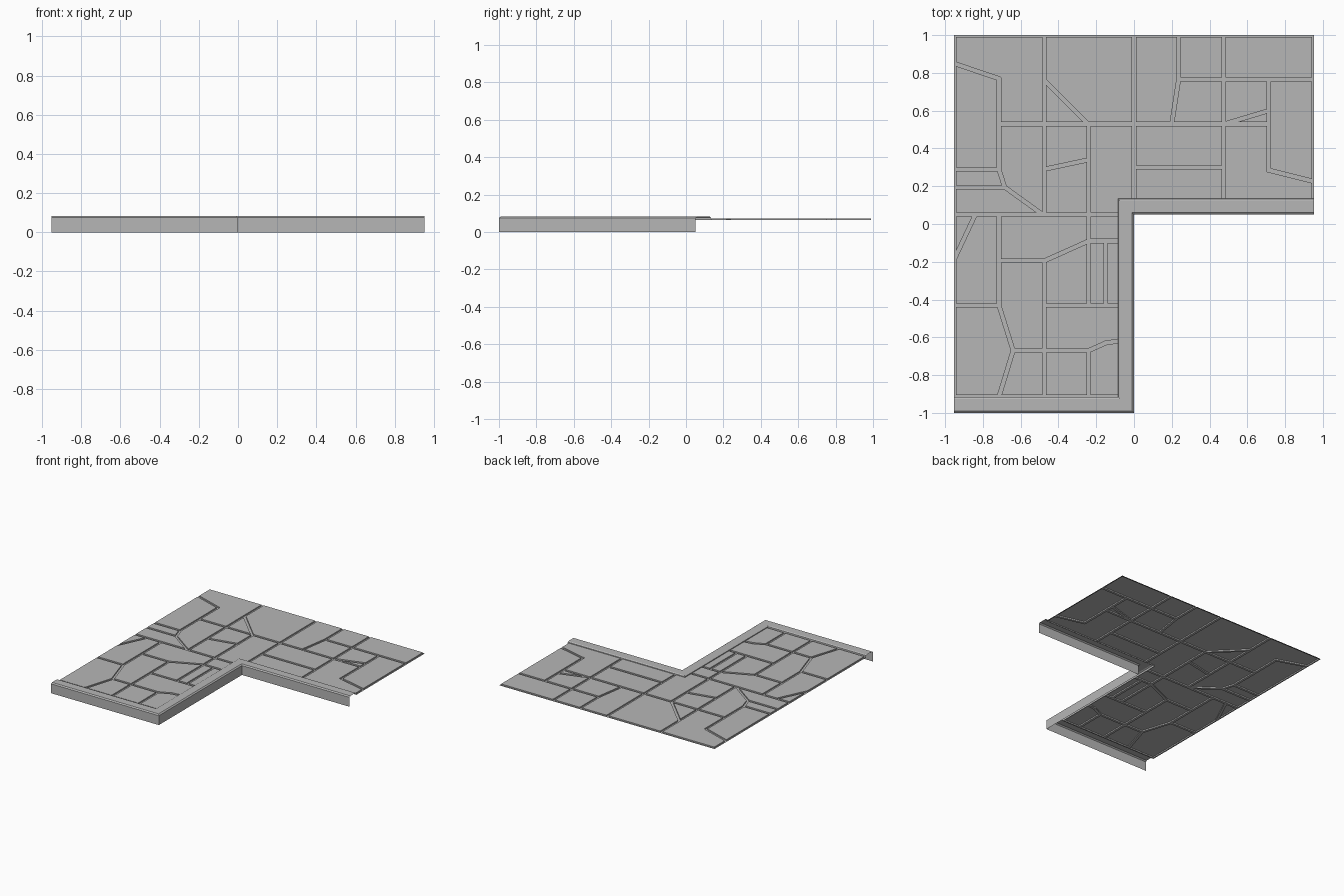
import bpy
import bmesh
import math
from mathutils import Vector
from mathutils.geometry import delaunay_2d_cdt

cube = bpy.data.objects.get("Cube")
if cube:
    bpy.data.objects.remove(cube, do_unlink=True)

STONE_TOP, JOINT_FLOOR, JOINT_WIDTH = 0.073, 0.063, 0.02
SIDE, FRONT, BACK = 0.953, -1.0, 1.0
CORNER_Y, CURB_WIDTH = 0.05, 0.085
ARM_Y, LEG_X, LEG_Y = CORNER_Y + CURB_WIDTH, -CURB_WIDTH, FRONT + CURB_WIDTH

stone_grey = bpy.data.materials.new("stone_grey")
stone_grey.use_nodes = True
grey = (0.47, 0.47, 0.47, 1)
stone_grey.diffuse_color = grey
stone_grey.node_tree.nodes["Principled BSDF"].inputs["Base Color"].default_value = grey


def add_object(name, bm):
    mesh = bpy.data.meshes.new(name)
    bm.to_mesh(mesh)
    bm.free()
    mesh.materials.append(stone_grey)
    obj = bpy.data.objects.new(name, mesh)
    bpy.context.collection.objects.link(obj)
    return obj


# Joint lines between the stones: vertical (x, from, to)
vertical = [
    (-.475, BACK, .05), (-.475, -.195, LEG_Y), (-.715, .77, .29), (-.715, .05, -.43),
    (-.24, .53, -.43), (-.24, -.67, LEG_Y), (0, BACK, ARM_Y), (.237, BACK, .77),
    (.475, BACK, ARM_Y), (.713, .765, .285), (-.15, -.09, -.43),
]
# Horizontal (y, from, to)
horizontal = [
    (.53, -.715, .713), (.29, -SIDE, -.715), (.195, -SIDE, -.685), (.05, -SIDE, LEG_X),
    (.765, .237, SIDE), (.3, 0, .475), (-.195, -.715, -.475), (-.09, -.24, LEG_X),
    (-.43, -SIDE, -.715), (-.43, -.475, LEG_X), (-.67, -.64, -.24),
]
# Slanted (from x, from y, to x, to y)
slanted = [
    (-SIDE, .85, -.715, .77), (-.715, .29, -.685, .195), (-.685, .195, -.49, .055),
    (-.475, .76, -.245, .53), (-.475, .29, -.24, .34), (.237, .77, .2, .53),
    (.713, .285, SIDE, .225), (.48, .53, .713, .6), (-SIDE, -.19, -.84, .05),
    (-.475, -.195, -.24, -.09), (-.715, -.43, -.64, -.67), (-.64, -.67, -.715, LEG_Y),
    (-.24, -.67, -.15, -.63), (-.15, -.63, LEG_X, -.62),
]
# Half joints along the open edges and the front curb
edges = [
    (-SIDE, BACK, SIDE, BACK), (-SIDE, LEG_Y, -SIDE, BACK),
    (SIDE, ARM_Y, SIDE, BACK), (-SIDE, LEG_Y, LEG_X, LEG_Y),
]
joints = [(x, a, x, b) for x, a, b in vertical]
joints += [(a, y, b, y) for y, a, b in horizontal]
joints += slanted + edges

# Plan: the paved area first, then one strip for each joint
points = [Vector(p) for p in (
    (-SIDE, LEG_Y), (LEG_X, LEG_Y), (LEG_X, ARM_Y),
    (SIDE, ARM_Y), (SIDE, BACK), (-SIDE, BACK))]
regions = [list(range(len(points)))]
for ax, ay, bx, by in joints:
    a, b = Vector((ax, ay)), Vector((bx, by))
    along = (b - a).normalized() * JOINT_WIDTH / 2
    across = Vector((-along.y, along.x))
    a, b = a - along * 0.6, b + along * 0.6
    start = len(points)
    points += [a - across, b - across, b + across, a + across]
    regions.append(list(range(start, start + 4)))

plan, _, tris, _, _, sources = delaunay_2d_cdt(points, [], regions, 1, 1e-4)

# Paving sheet: raised stones, sunken joints, and steps between them
bm = bmesh.new()
corners = {}


def corner(i, z):
    if (i, z) not in corners:
        corners[i, z] = bm.verts.new((plan[i].x, plan[i].y, z))
    return corners[i, z]


raised_sides, sunken_sides = set(), set()
for tri, source in zip(tris, sources):
    if 0 not in source:
        continue
    raised = len(source) == 1
    z = STONE_TOP if raised else JOINT_FLOOR
    bm.faces.new([corner(i, z) for i in tri])
    sides = raised_sides if raised else sunken_sides
    sides.update((tri[k - 1], tri[k]) for k in range(len(tri)))

for a, b in sorted(raised_sides):
    if (b, a) in sunken_sides:
        bm.faces.new([corner(b, STONE_TOP), corner(a, STONE_TOP),
                      corner(a, JOINT_FLOOR), corner(b, JOINT_FLOOR)])

bmesh.ops.dissolve_limit(bm, angle_limit=math.radians(1), verts=bm.verts[:], edges=bm.edges[:])
add_object("paving_stones", bm)

# Curb: a bevelled lip and drop wall swept along the stepped front edge
profile = [(0, 0), (0, 0.075), (0.01, 0.083), (0.074, 0.083),
           (0.083, 0.078), (CURB_WIDTH, JOINT_FLOOR)]
bm = bmesh.new()
rows = []
for d, z in profile:
    path = [(SIDE, CORNER_Y + d), (-d, CORNER_Y + d), (-d, FRONT + d), (-SIDE, FRONT + d)]
    rows.append([bm.verts.new((x, y, z)) for x, y in path])
for low, high in zip(rows, rows[1:]):
    for k in range(len(low) - 1):
        bm.faces.new([low[k + 1], low[k], high[k], high[k + 1]])
add_object("curb", bm)
